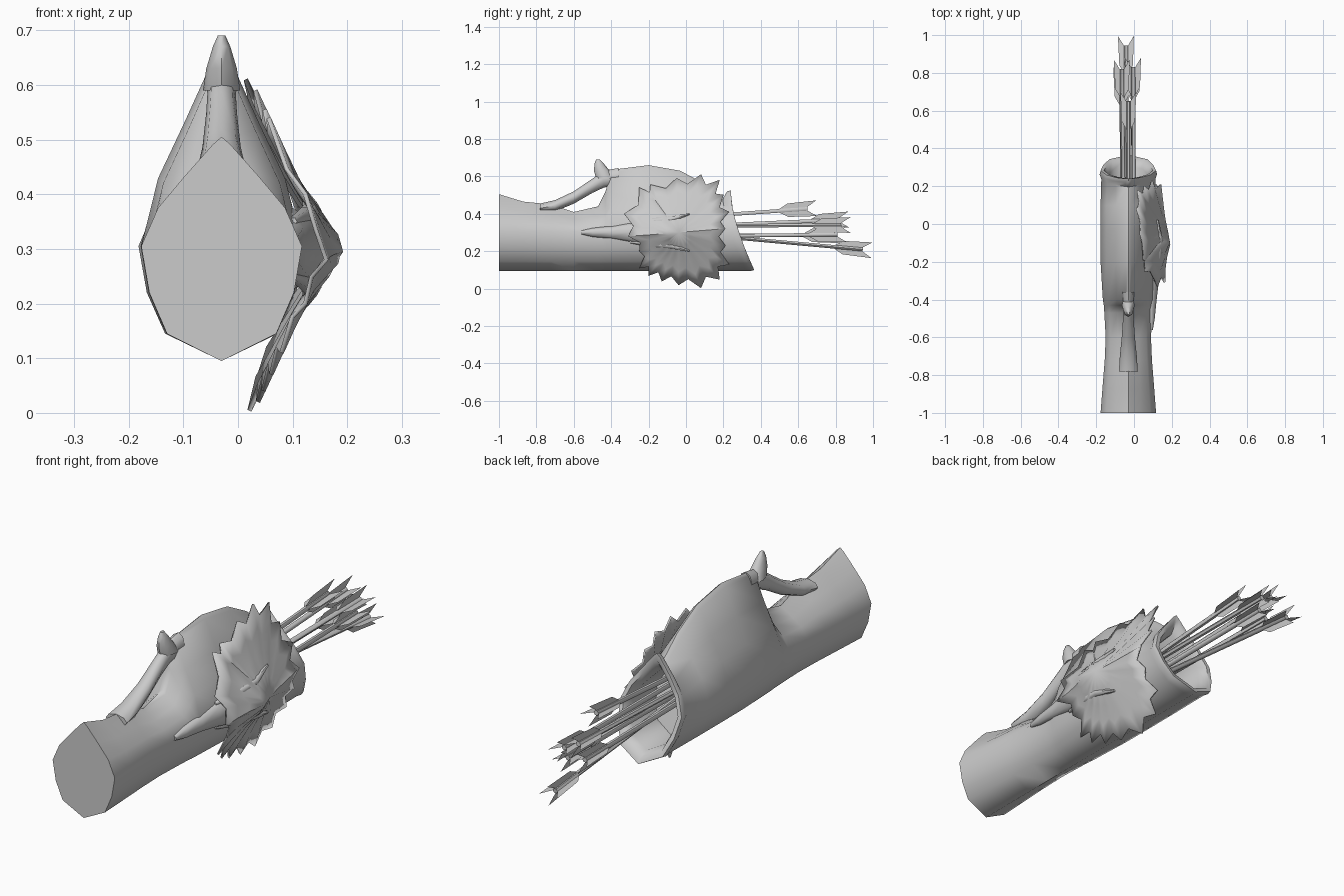
import bpy, bmesh, math
from mathutils import Vector

cube = bpy.data.objects.get("Cube")
if cube:
    bpy.data.objects.remove(cube, do_unlink=True)

grey = bpy.data.materials.new("plain grey")
grey.use_nodes = True
colour = (0.6, 0.6, 0.6, 1)
grey.diffuse_color = colour
grey.node_tree.nodes["Principled BSDF"].inputs["Base Color"].default_value = colour

CX, MID = -0.03, 0.305     # quiver axis and height of its widest line


def make(name, verts, faces, angle=60):
    mesh = bpy.data.meshes.new(name)
    mesh.from_pydata(verts, [], faces)
    bm = bmesh.new()
    bm.from_mesh(mesh)
    bmesh.ops.recalc_face_normals(bm, faces=bm.faces)
    bm.to_mesh(mesh)
    bm.free()
    mesh.materials.append(grey)
    obj = bpy.data.objects.new(name, mesh)
    bpy.context.collection.objects.link(obj)
    bpy.ops.object.select_all(action="DESELECT")
    obj.select_set(True)
    bpy.context.view_layer.objects.active = obj
    bpy.ops.object.shade_smooth_by_angle(angle=math.radians(angle))
    return obj


def loft(name, rings, angle=60):
    n = len(rings[0])
    verts = [p for ring in rings for p in ring]
    faces = [(r * n + i, r * n + (i + 1) % n, (r + 1) * n + (i + 1) % n, (r + 1) * n + i)
             for r in range(len(rings) - 1) for i in range(n)]
    faces += [tuple(range(n)), tuple(range(len(verts) - n, len(verts)))]
    return make(name, verts, faces, angle)


def section(w, top, shrink=1):
    """Closed teardrop outline (x, z), mirrored about the axis."""
    rise = top - MID
    half = [(0.016, top - 0.014), (0.46 * w, MID + 0.64 * rise), (0.79 * w, MID + 0.35 * rise),
            (w, MID), (0.9 * w, 0.22), (0.68 * w, 0.145)]
    loop = [(0, top)] + half + [(0, 0.095)] + [(-x, z) for x, z in reversed(half)]
    return [(CX + x * shrink, MID + (z - MID) * shrink) for x, z in loop]


def ellipse_ring(x, y, z, rx, rz, n=8):
    return [(x + rx * math.cos(a), y, z + rz * math.sin(a))
            for a in (math.tau * i / n for i in range(n))]


# Quiver body: lofted sections, slanted rolled mouth, hollow inside
def mouth_y(z, back=0):
    return 0.24 - back + 0.125 * max(0, (0.5 - z) / 0.4) ** 1.5


stations = [(-1, 0.147, 0.505), (-0.87, 0.137, 0.465), (-0.72, 0.125, 0.45),
            (-0.6, 0.12, 0.41), (-0.47, 0.127, 0.44), (-0.43, 0.13, 0.52),
            (-0.4, 0.135, 0.635), (-0.2, 0.147, 0.66), (-0.03, 0.148, 0.63),
            (0.1, 0.147, 0.56)]
rings = [[(x, y, z) for x, z in section(w, top)] for y, w, top in stations]
for w, top, shrink, back in [(0.143, 0.48, 1, 0.045), (0.152, 0.52, 1, 0.02),
                             (0.15, 0.53, 0.98, 0), (0.147, 0.52, 0.88, 0),
                             (0.14, 0.48, 0.8, 0.04), (0.14, 0.46, 0.78, 0.2)]:
    rings.append([(x, mouth_y(z, back), z) for x, z in section(w, top, shrink)])
loft("quiver_body", rings)

# Strap bridging the gap in front of the raised back, and its small peak
loft("strap", [ellipse_ring(CX, *s) for s in [
    (-0.78, 0.43, 0.05, 0.025), (-0.7, 0.443, 0.045, 0.03), (-0.6, 0.487, 0.035, 0.033),
    (-0.5, 0.55, 0.028, 0.038), (-0.44, 0.585, 0.026, 0.045), (-0.36, 0.6, 0.03, 0.045)]])
loft("strap_peak", [[(CX + r * math.cos(a), y + 1.5 * r * math.sin(a), z)
                     for a in (math.tau * i / 8 for i in range(8))]
                    for y, z, r in [(-0.43, 0.59, 0.034), (-0.45, 0.63, 0.028),
                                    (-0.465, 0.67, 0.016), (-0.47, 0.69, 0.007)]])


# Beast mask on the left side: a jagged mane sheet draped over the body
def mask_x(y, z):
    drape = 0.165 - 0.48 * abs(z - 0.3)
    brow = 0.026 * math.exp(-((y + 0.1) / 0.07) ** 2 - ((abs(z - 0.3) - 0.02) / 0.06) ** 2)
    return drape + brow - 0.02 * max(0, y) / 0.2


tips = [(-0.33, 0.4), (-0.25, 0.54), (-0.19, 0.555), (-0.05, 0.59), (0.08, 0.61), (0.18, 0.58),
        (0.2, 0.5), (0.23, 0.41), (0.21, 0.32), (0.21, 0.23), (0.23, 0.13), (0.18, 0.05),
        (0.08, 0.004), (-0.04, 0.02), (-0.13, 0.04), (-0.2, 0.07), (-0.25, 0.11),
        (-0.25, 0.2), (-0.31, 0.28)]
heart = Vector((-0.04, 0.3))
outline = []
for i, tip in enumerate(tips):
    a, b = Vector(tip), Vector(tips[(i + 1) % len(tips)])
    outline += [a, heart + ((a + b) / 2 - heart) * 0.86]
count = len(outline)
verts = [(mask_x(*heart), *heart)]
faces = []
levels = [0.25, 0.5, 0.75, 1]
for k, t in enumerate(levels):
    for i, p in enumerate(outline):
        y, z = heart + (p - heart) * t
        ripple = 0.006 * t * (1 if i % 2 == 0 else -1)
        verts.append((mask_x(y, z) + ripple, y, z))
        j = (i + 1) % count
        here, there = 1 + k * count + i, 1 + k * count + j
        faces.append((0, here, there) if k == 0 else
                     (here - count, here, there, there - count))
mane = make("mask_mane", verts, faces, 40)
thick = mane.modifiers.new("thickness", "SOLIDIFY")
thick.thickness = 0.008
thick.offset = 0

# Muzzle tapering forward from the mask, with two brow ridges
loft("mask_muzzle", [ellipse_ring(x, y, 0.3, rx, rz) for y, x, rx, rz in [
    (-0.56, 0.088, 0.012, 0.01), (-0.5, 0.09, 0.02, 0.024), (-0.4, 0.09, 0.03, 0.035),
    (-0.3, 0.09, 0.042, 0.055), (-0.22, 0.1, 0.045, 0.075), (-0.12, 0.12, 0.05, 0.06)]])
for side, name in [(1, "upper"), (-1, "lower")]:
    loft(name + "_brow", [ellipse_ring(x, y, 0.3 + side * dz, r, r, 6) for y, x, dz, r in [
        (-0.3, 0.1, 0.05, 0.008), (-0.2, 0.125, 0.06, 0.018),
        (-0.08, 0.135, 0.07, 0.018), (0.02, 0.125, 0.1, 0.006)]])


# Arrows: slim shaft with four swept vanes
def arrow(name, start, end):
    start, end = Vector(start), Vector(end)
    d = (end - start).normalized()
    side = d.cross(Vector((0, 0, 1))).normalized()
    up = side.cross(d)
    tail = end - d * 0.05
    loft(name + "_shaft", [[p + (side * math.cos(a) + up * math.sin(a)) * 0.011
                            for a in (math.tau * i / 6 for i in range(6))]
                           for p in (start, tail)])
    verts, faces = [], []
    for out in (side, up, -side, -up):
        n = len(verts)
        verts += [end - d * back + out * r for back, r in
                  [(0.21, 0.005), (0.155, 0.036), (0, 0.042), (0.06, 0.005)]]
        faces.append((n, n + 1, n + 2, n + 3))
    make(name + "_vanes", verts, faces)


for i, (x, z, ex, ey, ez) in enumerate([
        (-0.03, 0.385, -0.03, 0.7, 0.43), (-0.055, 0.335, -0.065, 0.87, 0.37),
        (0.0, 0.335, -0.005, 0.88, 0.34), (-0.06, 0.285, -0.068, 0.83, 0.285),
        (0.0, 0.28, -0.008, 0.86, 0.29), (-0.035, 0.29, -0.043, 0.995, 0.205)]):
    arrow("arrow_%d" % (i + 1), (x, 0.06, z), (ex, ey, ez))
